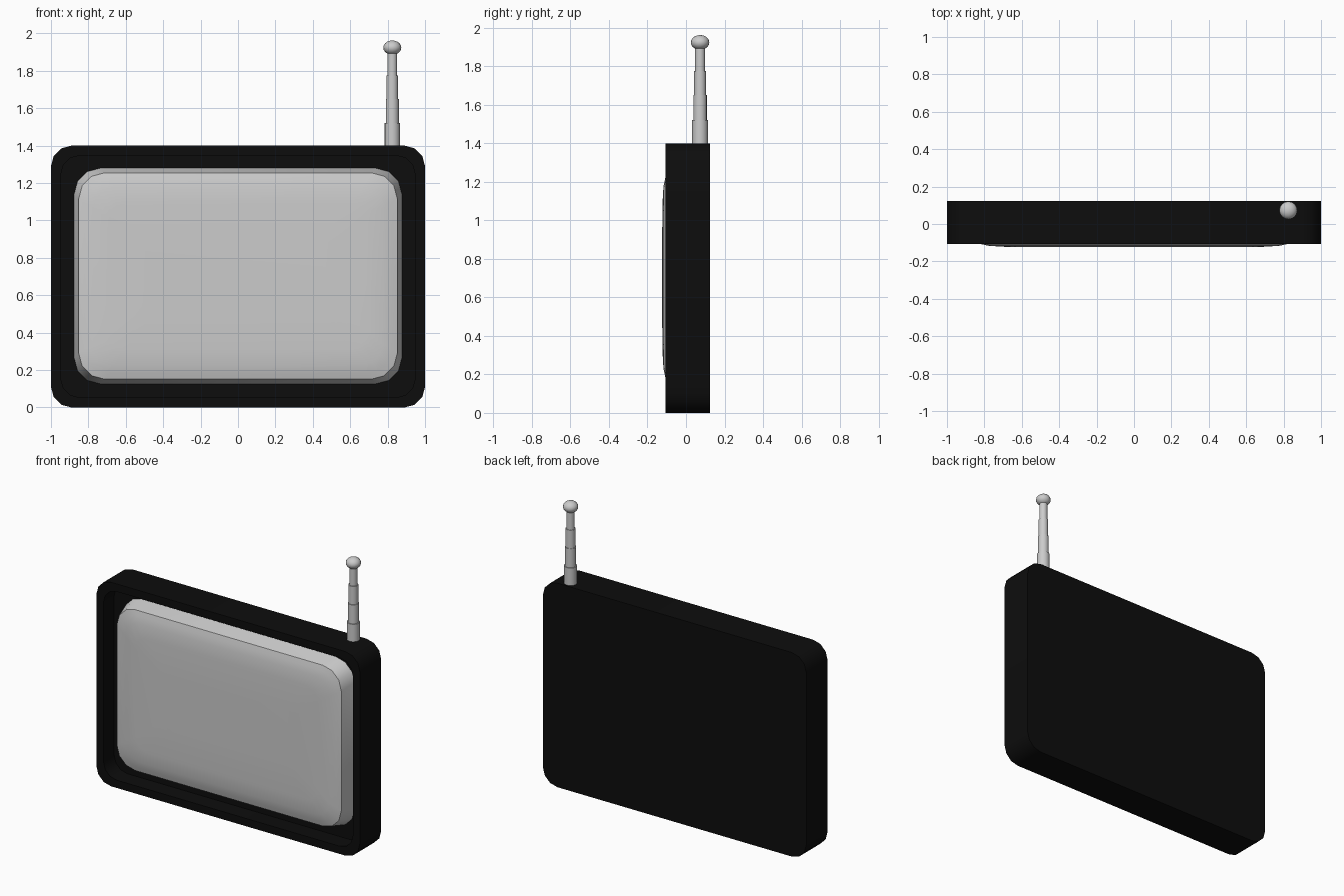
import bpy, bmesh
from math import sin, cos, pi

if "Cube" in bpy.data.objects:
    bpy.data.objects.remove(bpy.data.objects["Cube"])


def rounded_rect(half_w, half_h, radius, steps=3):
    """Outline in x/z, centred on the origin."""
    points = []
    for corner, (sx, sz) in enumerate([(1, 1), (-1, 1), (-1, -1), (1, -1)]):
        for i in range(steps + 1):
            a = (corner + i / steps) * pi / 2
            points.append((sx * (half_w - radius) + radius * cos(a),
                           sz * (half_h - radius) + radius * sin(a)))
    return points


def loft(name, rings, centre, circle=False):
    """Bridge matching rings of 3D points and cap both ends."""
    mesh = bpy.data.meshes.new(name)
    bm = bmesh.new()
    loops = [[bm.verts.new(p) for p in ring] for ring in rings]
    for a, b in zip(loops, loops[1:]):
        for i in range(len(a)):
            j = (i + 1) % len(a)
            bm.faces.new((a[i], a[j], b[j], b[i]))
    bm.faces.new(loops[0])
    bm.faces.new(loops[-1])
    bmesh.ops.recalc_face_normals(bm, faces=bm.faces)
    bm.to_mesh(mesh)
    bm.free()
    obj = bpy.data.objects.new(name, mesh)
    obj.location = centre
    bpy.context.collection.objects.link(obj)
    smooth(obj)
    return obj


def smooth(obj):
    bpy.ops.object.select_all(action='DESELECT')
    obj.select_set(True)
    bpy.context.view_layer.objects.active = obj
    bpy.ops.object.shade_smooth_by_angle(angle=0.6)


def plate_rings(profile):
    return [[(x, y, z) for x, z in rounded_rect(w, h, r)] for w, h, r, y in profile]


# Casing: back, outer wall, thin rim, recess wall and floor
casing = loft("casing", plate_rings([
    (1.0, 0.70, 0.11, 0.124),
    (1.0, 0.70, 0.11, -0.107),
    (0.947, 0.647, 0.10, -0.107),
    (0.947, 0.647, 0.10, 0.01),
]), (0, 0, 0.70))
black = bpy.data.materials.new("black_plastic")
black.diffuse_color = (0.004, 0.004, 0.004, 1)
black.use_nodes = True
black.node_tree.nodes["Principled BSDF"].inputs["Base Color"].default_value = black.diffuse_color
casing.data.materials.append(black)

# Screen: tapered sides and a gently domed face
loft("screen", plate_rings([
    (0.877, 0.577, 0.14, 0.012),
    (0.852, 0.552, 0.14, -0.097),
    (0.82, 0.52, 0.13, -0.107),
    (0.775, 0.475, 0.11, -0.117),
    (0.69, 0.39, 0.09, -0.122),
    (0.50, 0.20, 0.05, -0.124),
]), (0, 0, 0.703))

# Telescopic antenna: stacked sections
ax, ay = 0.825, 0.073
for i, (r, z0, z1) in enumerate([(0.041, 1.38, 1.52), (0.035, 1.52, 1.65),
                                 (0.031, 1.65, 1.775), (0.026, 1.775, 1.91)]):
    bpy.ops.mesh.primitive_cylinder_add(vertices=16, radius=r, depth=z1 - z0,
                                        location=(ax, ay, (z0 + z1) / 2))
    section = bpy.context.object
    section.name = f"antenna_section_{i + 1}"
    smooth(section)

# Antenna tip
bpy.ops.mesh.primitive_uv_sphere_add(segments=16, ring_count=10, radius=0.048,
                                     location=(ax, ay, 1.924))
tip = bpy.context.object
tip.name = "antenna_tip"
tip.scale.z = 0.8
smooth(tip)
